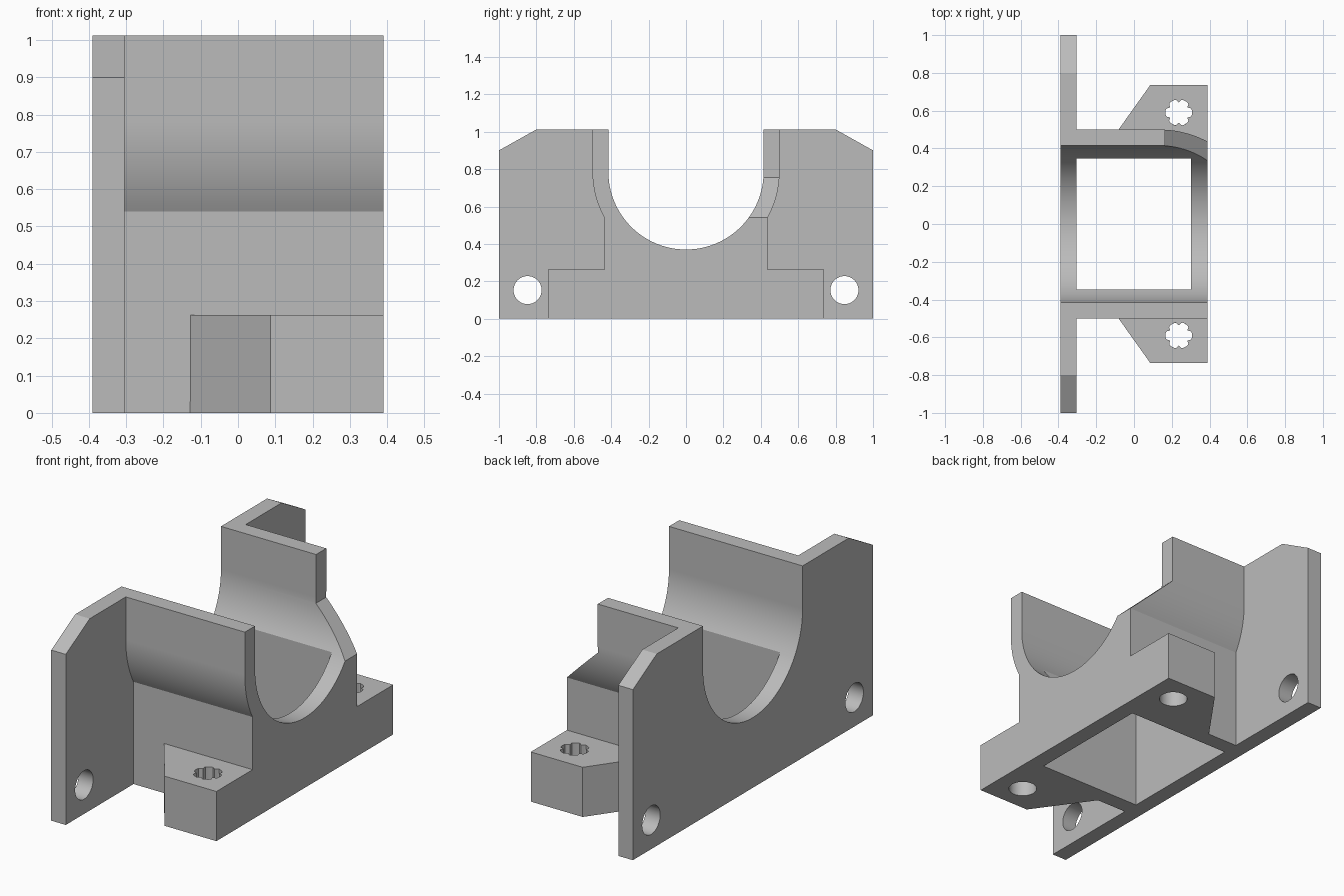
import bpy
import bmesh
from math import sin, cos, pi, asin
from mathutils import Vector

cube = bpy.data.objects.get("Cube")
if cube:
    bpy.data.objects.remove(cube, do_unlink=True)

# Main dimensions
BACK, FRONT, PLATE_FRONT = -0.39, 0.39, -0.305
TOP, AXIS_Z = 1.012, 0.785
R_IN, R_OUT = 0.415, 0.5
BODY_Y = 0.435

grey = bpy.data.materials.new("plain grey")
grey.use_nodes = True
grey.diffuse_color = (0.5, 0.5, 0.5, 1)
grey.node_tree.nodes["Principled BSDF"].inputs["Base Color"].default_value = (0.5, 0.5, 0.5, 1)


def prism(name, points, axis, lo, hi):
    """Extrude a closed 2D profile along an axis (x: yz, y: xz, z: xy)."""
    place = {"x": lambda a, b, t: (t, a, b),
             "y": lambda a, b, t: (a, t, b),
             "z": lambda a, b, t: (a, b, t)}[axis]
    bm = bmesh.new()
    face = bm.faces.new([bm.verts.new(place(a, b, lo)) for a, b in points])
    ext = bmesh.ops.extrude_face_region(bm, geom=[face])
    verts = [g for g in ext["geom"] if isinstance(g, bmesh.types.BMVert)]
    bmesh.ops.translate(bm, verts=verts, vec=Vector(place(0, 0, hi - lo)))
    bmesh.ops.recalc_face_normals(bm, faces=bm.faces)
    mesh = bpy.data.meshes.new(name)
    bm.to_mesh(mesh)
    bm.free()
    mesh.materials.append(grey)
    obj = bpy.data.objects.new(name, mesh)
    bpy.context.collection.objects.link(obj)
    return obj


def arc(cx, cy, r, a0, a1, n):
    return [(cx + r * cos(a0 + (a1 - a0) * i / n),
             cy + r * sin(a0 + (a1 - a0) * i / n)) for i in range(n + 1)]


def circle(cx, cy, r, n=40):
    return arc(cx, cy, r, 0, 2 * pi, n)[:-1]


def rect(x0, y0, x1, y1):
    return [(x0, y0), (x1, y0), (x1, y1), (x0, y1)]


def lobed(cx, cy, r, depth, n=72):
    """Round outline with six inward bumps."""
    pts = []
    for i in range(n):
        a = 2 * pi * i / n
        rr = r - depth * max(0, cos(6 * a - pi)) ** 2
        pts.append((cx + rr * cos(a), cy + rr * sin(a)))
    return pts


def combine(target, other, operation):
    """Apply a boolean and remove the helper."""
    mod = target.modifiers.new("combine", "BOOLEAN")
    mod.operation, mod.solver, mod.object = operation, "EXACT", other
    bpy.ops.object.select_all(action="DESELECT")
    bpy.context.view_layer.objects.active = target
    target.select_set(True)
    bpy.ops.object.modifier_apply(modifier=mod.name)
    bpy.data.objects.remove(other, do_unlink=True)


# Mounting plate with clipped upper corners
half = [(1, 0), (1, 0.9), (0.8, TOP)]
bracket = prism("saddle_bracket", half + [(-y, z) for y, z in reversed(half)],
                "x", BACK, PLATE_FRONT)

# Saddle body: straight foot flaring along an arc into upright walls
a0 = -asin((AXIS_Z - 0.54) / R_OUT)
side = [(BODY_Y, 0)] + arc(0, AXIS_Z, R_OUT, a0, 0, 12) + [(R_OUT, TOP)]
combine(bracket, prism("body", side + [(-y, z) for y, z in reversed(side)],
                       "x", -0.35, FRONT), "UNION")

# Bolt tabs on both sides
for s in (1, -1):
    tab = [(-0.153, 0.4 * s), (FRONT, 0.4 * s), (FRONT, 0.737 * s), (0.087, 0.737 * s)]
    combine(bracket, prism("tab", tab, "z", 0, 0.262), "UNION")

# Rounded saddle channel through everything
channel = arc(0, AXIS_Z, R_IN, -pi, 0, 48) + [(R_IN, 1.3), (-R_IN, 1.3)]
combine(bracket, prism("channel_cutter", channel, "x", -0.6, 0.6), "DIFFERENCE")

# Rectangular well open at the bottom
combine(bracket, prism("well_cutter", rect(PLATE_FRONT, -0.348, 0.303, 0.348),
                       "z", -0.2, 0.7), "DIFFERENCE")

# Sloping relief at the front end of the rear wall
relief = [(0.165, 1.3), (0.165, 0.755), (FRONT, 0.54), (0.6, 0.54), (0.6, 1.3)]
combine(bracket, prism("relief_cutter", relief, "y", 0.2, 0.7), "DIFFERENCE")

# Plate holes and lobed bolt holes
for s in (1, -1):
    combine(bracket, prism("plate_hole", circle(0.847 * s, 0.153, 0.075),
                           "x", -0.6, -0.2), "DIFFERENCE")
    combine(bracket, prism("bolt_hole", circle(0.237, 0.59 * s, 0.07, 36),
                           "z", -0.2, 0.1), "DIFFERENCE")
    combine(bracket, prism("lobed_hole", lobed(0.237, 0.59 * s, 0.07, 0.016),
                           "z", 0.05, 0.5), "DIFFERENCE")

# Smooth curves, flat planes
bpy.ops.object.select_all(action="DESELECT")
bpy.context.view_layer.objects.active = bracket
bracket.select_set(True)
bpy.ops.object.shade_smooth_by_angle(angle=pi / 7)
weighted = bracket.modifiers.new("weighted normals", "WEIGHTED_NORMAL")
weighted.keep_sharp = True
